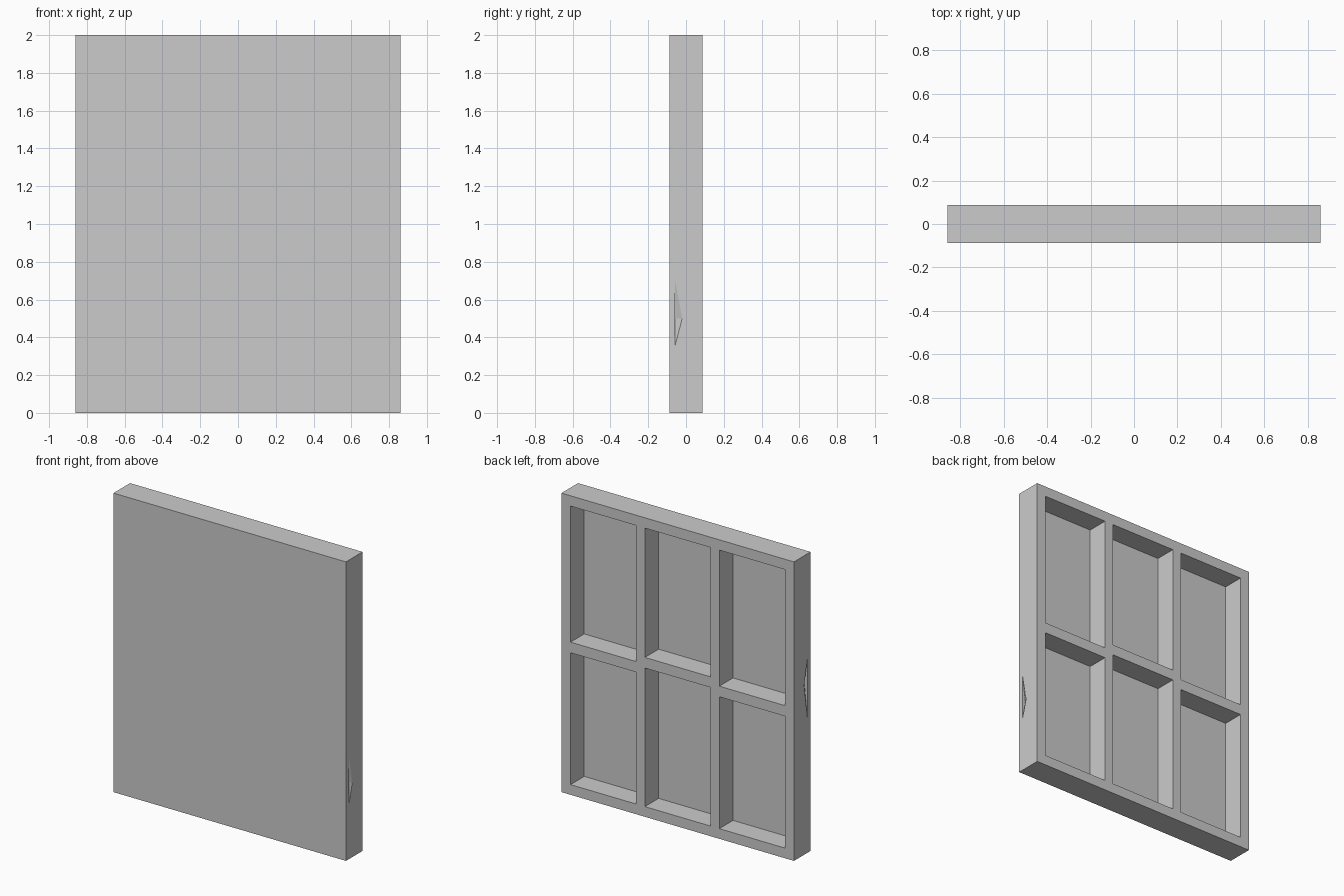
import bpy, bmesh
from mathutils import Vector

if "Cube" in bpy.data.objects:
    bpy.data.objects.remove(bpy.data.objects["Cube"])

W, D, H = 0.86, 0.0875, 2.0   # half width, half depth, height
FLOOR = -0.057                # back surface of the front sheet


def add_box(bm, x0, x1, y0, y1, z0, z1):
    v = bmesh.ops.create_cube(bm, size=1.0)["verts"]
    bmesh.ops.scale(bm, vec=(x1 - x0, y1 - y0, z1 - z0), verts=v)
    bmesh.ops.translate(bm, vec=((x0 + x1) / 2, (y0 + y1) / 2, (z0 + z1) / 2), verts=v)


def add_chip(bm, side, z0, zm, z1):
    # triangular chip in a side edge, narrowing to a point inside the rail
    tip = Vector((side * (W - 0.025), FLOOR, zm))
    rim = [Vector((side * W, y, z)) for y, z in ((FLOOR, z0), (FLOOR, z1), (-0.02, zm))]
    v = [bm.verts.new(tip + (p - tip) * 1.5) for p in rim] + [bm.verts.new(tip)]
    for f in ((0, 1, 2), (0, 1, 3), (1, 2, 3), (2, 0, 3)):
        bm.faces.new([v[i] for i in f])


def make_object(name, bm):
    bmesh.ops.recalc_face_normals(bm, faces=bm.faces)
    me = bpy.data.meshes.new(name)
    bm.to_mesh(me)
    bm.free()
    ob = bpy.data.objects.new(name, me)
    bpy.context.collection.objects.link(ob)
    return ob


# solid wall panel
bm = bmesh.new()
add_box(bm, -W, W, -D, D, 0, H)
panel = make_object("wall_panel", bm)

# six pockets in the back; the middle crossbar sits a little higher
bm = bmesh.new()
columns = ((-0.793, -0.308, 0.95), (-0.243, 0.243, 0.995), (0.308, 0.793, 0.95))
for x0, x1, bar in columns:
    add_box(bm, x0, x1, FLOOR, 0.2, 0.068, bar)
    add_box(bm, x0, x1, FLOOR, 0.2, bar + 0.071, 1.931)

# chips in both side rails
add_chip(bm, 1, 0.36, 0.50, 0.70)
add_chip(bm, -1, 0.88, 1.13, 1.31)
cutter = make_object("pocket_cutter", bm)
cutter.hide_render = True
cutter.hide_viewport = False
cutter.display_type = 'WIRE'

# carve the panel
mod = panel.modifiers.new("pockets", 'BOOLEAN')
mod.operation = 'DIFFERENCE'
mod.solver = 'EXACT'
mod.object = cutter
bpy.context.view_layer.objects.active = panel
panel.select_set(True)
bpy.ops.object.modifier_apply(modifier=mod.name)
bpy.data.objects.remove(cutter)
